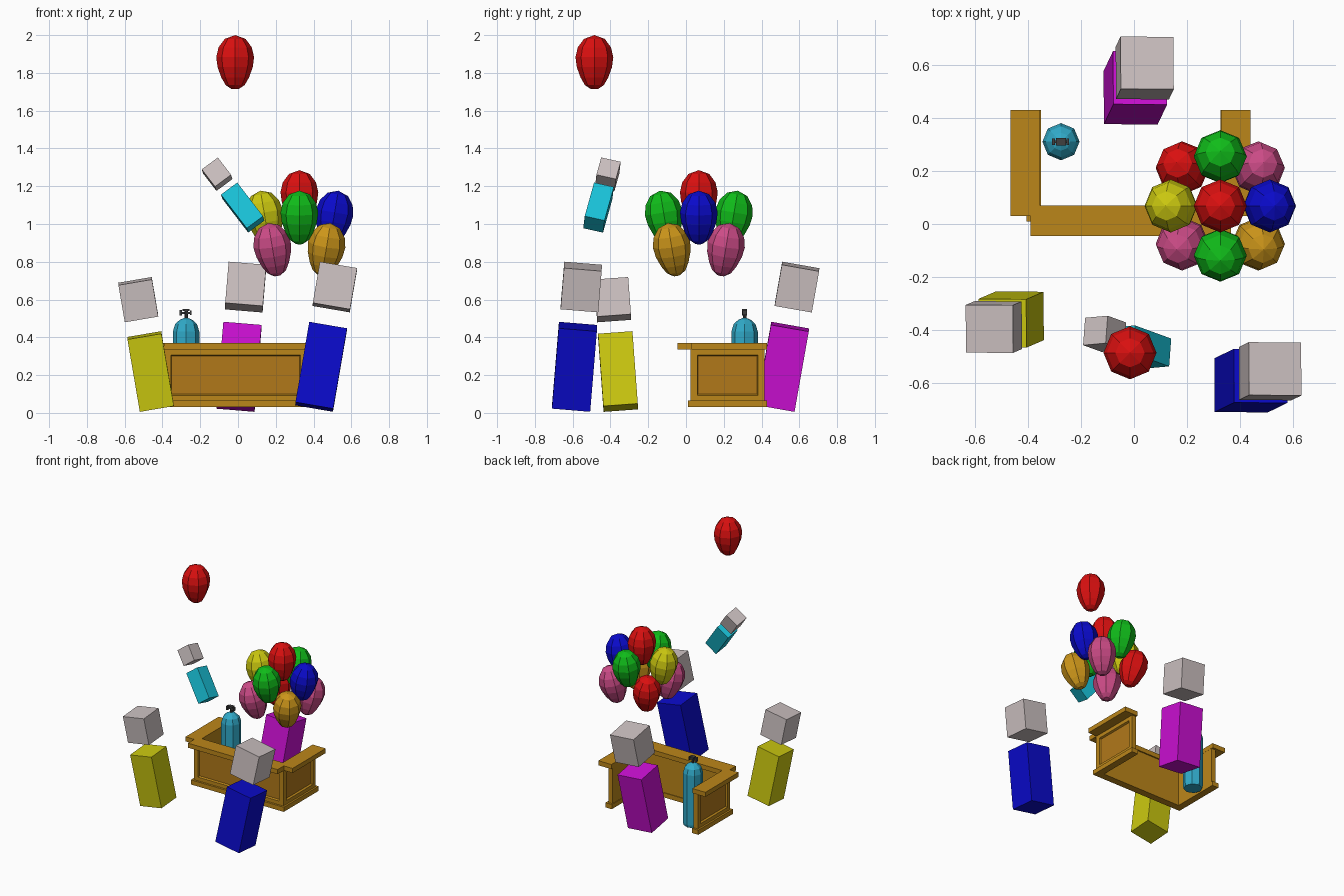
import bpy, bmesh, math
from mathutils import Vector, Matrix

if "Cube" in bpy.data.objects:
    bpy.data.objects.remove(bpy.data.objects["Cube"])

MATS = {}
COLORS = {
    "wood": (.50, .24, .01), "panel": (.44, .19, .01), "skin": (.60, .53, .53),
    "red": (.70, .005, .005), "green": (.005, .5, .01), "blue": (.003, .003, .6),
    "yellow": (.6, .58, .005), "pink": (.6, .07, .24), "orange": (.6, .3, .01),
    "magenta": (.6, .005, .65), "cyan": (.01, .55, .7), "tank": (.03, .4, .58),
    "metal": (.05, .05, .05)}


def mat(name):
    if name not in MATS:
        MATS[name] = bpy.data.materials.new(name)
        MATS[name].diffuse_color = (*COLORS[name], 1)
    return MATS[name]


def make(name, bm, color, second=None):
    bmesh.ops.recalc_face_normals(bm, faces=bm.faces)
    me = bpy.data.meshes.new(name)
    bm.to_mesh(me)
    bm.free()
    me.materials.append(mat(color))
    if second:
        me.materials.append(mat(second))
    ob = bpy.data.objects.new(name, me)
    bpy.context.collection.objects.link(ob)
    return ob


def cube(size, center=(0, 0, 0)):
    bm = bmesh.new()
    bmesh.ops.create_cube(bm, size=1, matrix=Matrix.Translation(center) @ Matrix.Diagonal((*size, 1)))
    return bm


def box(name, lo, hi, color, panel_dir=None):
    """Axis-aligned box; the face towards panel_dir gets a recessed panel."""
    lo, hi = Vector(lo), Vector(hi)
    bm = cube(hi - lo, (lo + hi) / 2)
    if panel_dir:
        bm.normal_update()
        face = max(bm.faces, key=lambda f: f.normal.dot(Vector(panel_dir)))
        bmesh.ops.inset_region(bm, faces=[face], thickness=.047)
        bmesh.ops.inset_region(bm, faces=[face], thickness=.008, depth=-.014)
        face.material_index = 1
    return make(name, bm, color, "panel" if panel_dir else None)


def lathe(name, profile, color, sides=8):
    """Closed, faceted turned shape from (radius, z) points."""
    bm = bmesh.new()
    rings = []
    for r, z in profile:
        if r == 0:
            rings.append([bm.verts.new((0, 0, z))] * sides)
        else:
            rings.append([bm.verts.new((r * math.cos(a), r * math.sin(a), z))
                          for a in (2 * math.pi * i / sides for i in range(sides))])
    for a, b in zip(rings, rings[1:]):
        for i in range(sides):
            j = (i + 1) % sides
            bm.faces.new(list(dict.fromkeys((a[i], a[j], b[j], b[i]))))
    for ring in (rings[0], rings[-1]):
        if ring[0] is not ring[1]:
            bm.faces.new(ring)
    return make(name, bm, color, None)


def pose(ob, loc, axis):
    q = Vector((0, 0, 1)).rotation_difference(Vector(axis))
    ob.matrix_world = Matrix.Translation(loc) @ q.to_matrix().to_4x4()


# Counter: front section and two wings, open at the back
CX = -.0125
box("counter_front_body", (CX - .378, .025, .06), (CX + .378, .06, .34), "wood", (0, -1, 0))
box("counter_front_base", (CX - .392, .01, .03), (CX + .392, .065, .065), "wood")
box("counter_front_top", (CX - .378, -.045, .335), (CX + .378, .07, .37), "wood")
for side, s in (("left", -1), ("right", 1)):
    def span(inner, outer):
        return sorted((CX + s * inner, CX + s * outer))
    for part, (a, b), y0, y1, z0, z1 in (
            ("body", span(.343, .378), .025, .415, .06, .34),
            ("base", span(.338, .392), .01, .43, .03, .065),
            ("top", span(.342, .452), .03, .43, .335, .37)):
        box(f"counter_{side}_{part}", (a, y0, z0), (b, y1, z1), "wood",
            (s, 0, 0) if part == "body" else None)

# Gas tank with valve
TX, TY = -.275, .31
tank = lathe("gas_tank", [(.065, .03), (.07, .05), (.07, .43), (.058, .47), (.034, .492), (.012, .502)], "tank")
tank.location = (TX, TY, 0)
stem = lathe("tank_valve_stem", [(.009, .495), (.009, .548)], "metal")
stem.location = (TX, TY, 0)
box("tank_valve_handle", (TX - .032, TY - .005, .524), (TX + .03, TY + .005, .535), "metal")
box("tank_valve_left_cap", (TX - .034, TY - .013, .515), (TX - .022, TY + .013, .545), "metal")
box("tank_valve_right_cap", (TX + .02, TY - .012, .518), (TX + .03, TY + .012, .542), "metal")
box("tank_valve_knob", (TX - .018, TY - .014, .54), (TX + .018, TY + .014, .55), "metal")

# Balloons: one drifting away, the rest in a bunch
EGG = [(0, .115), (.055, .095), (.088, .05), (.1, -.002), (.093, -.055), (.073, -.11), (.05, -.15), (.02, -.17)]


def balloon(name, color, loc, axis=(0, 0, 1)):
    pose(lathe(name, EGG, color), loc, axis)


balloon("loose_balloon", "red", (-.015, -.485, 1.885))
BX, BY = .325, .068
balloon("bunch_balloon_top", "red", (BX, BY, 1.17))
for i, col in enumerate(("blue", "green", "yellow", "green")):
    dx, dy = math.cos(i * math.pi / 2), math.sin(i * math.pi / 2)
    balloon(f"bunch_balloon_upper_{i + 1}", col, (BX + .187 * dx, BY + .187 * dy, 1.063),
            (.17 * dx, .17 * dy, 1))
for i, col in enumerate(("pink", "red", "pink", "orange")):
    a = math.pi / 4 + i * math.pi / 2
    dx, dy = math.cos(a), math.sin(a)
    balloon(f"bunch_balloon_lower_{i + 1}", col, (BX + .205 * dx, BY + .205 * dy, .893),
            (.24 * dx, .24 * dy, 1))


# Simple block figures: leaning body with a floating head
def figure(name, color, loc, axis, k):
    body = make(name + "_body", cube((.203 * k, .203 * k, .433 * k)), color)
    head = make(name + "_head", cube((.2 * k, .2 * k, .222 * k)), "skin")
    pose(body, loc, axis)
    pose(head, Vector(loc) + Vector(axis).normalized() * .43 * k, axis)


figure("yellow_figure", "yellow", (-.463, -.36, .219), (-.065, -.028, .38), .9)
figure("blue_figure", "blue", (.44, -.59, .244), (.074, .036, .43), 1)
figure("magenta_figure", "magenta", (.005, .513, .244), (.036, .076, .43), 1)
figure("small_cyan_figure", "cyan", (.025, -.463, 1.087), (-.132, .048, .172), .53)

for m in bpy.data.materials:
    if m.users and not m.is_grease_pencil:
        m.use_nodes = True
        m.node_tree.nodes["Principled BSDF"].inputs["Base Color"].default_value = m.diffuse_color
